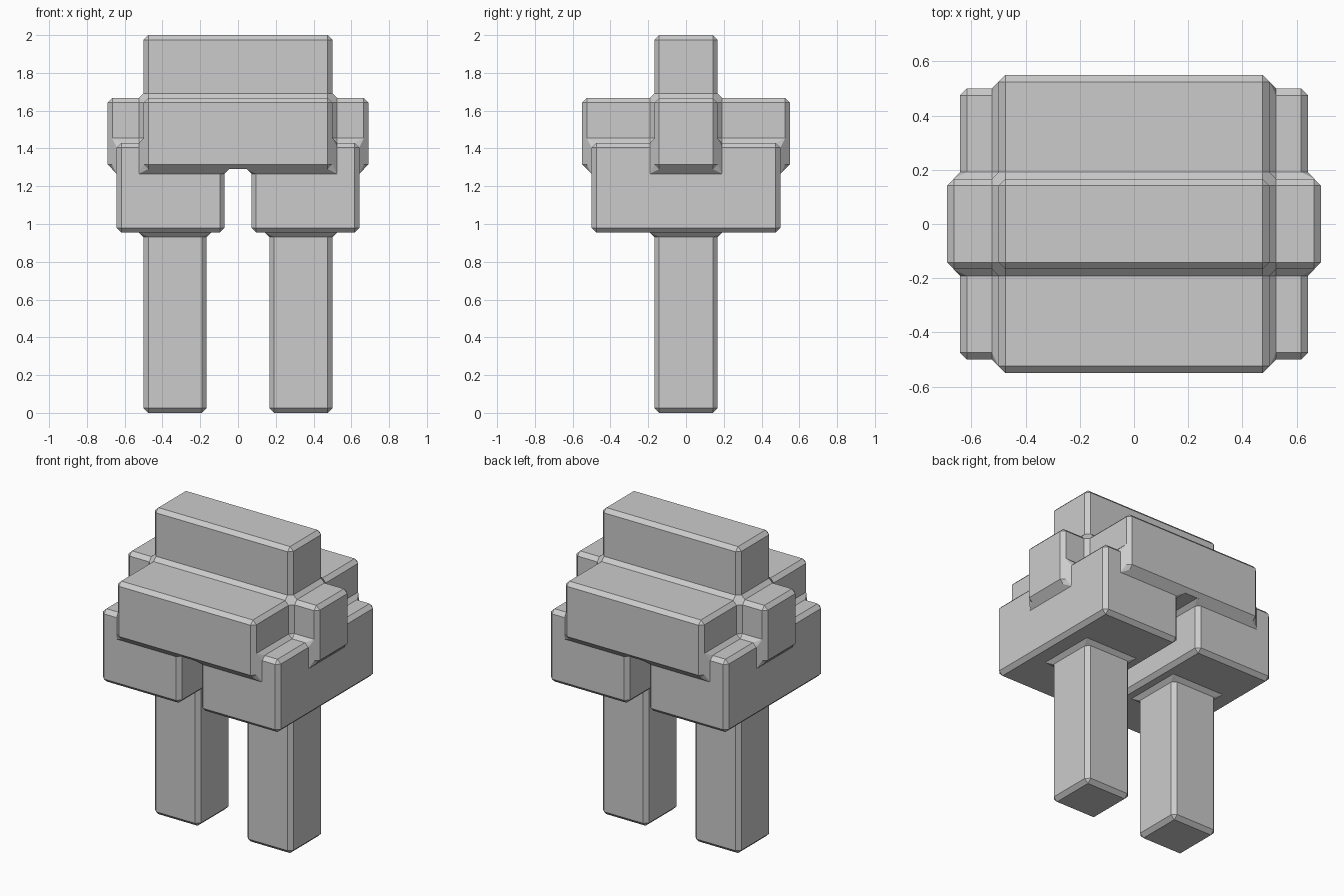
import bpy
import bmesh
import math

if "Cube" in bpy.data.objects:
    bpy.data.objects.remove(bpy.data.objects["Cube"])

BEVEL = 0.0249


def mirrored(x0, x1, y, z0, z1):
    """A pair of boxes on the left and right, symmetric in y."""
    return [(x0, x1, -y, y, z0, z1), (-x1, -x0, -y, y, z0, z1)]


# Boxes that make up the body: x0, x1, y0, y1, z0, z1
legs = mirrored(0.167, 0.5, 0.167, 0.0, 0.955)
hip_blocks = mirrored(0.0715, 0.642, 0.5, 0.955, 1.43)
long_arms = [(-0.5, 0.5, -0.55, 0.55, 1.29, 1.667)]
side_arms = [(-0.69, 0.69, -0.167, 0.167, 1.29, 1.667)]
top_block = [(-0.5, 0.5, -0.167, 0.167, 1.29, 2.0)]
boxes = legs + hip_blocks + long_arms + side_arms + top_block

# Merge the boxes exactly on a shared grid of their side planes
planes = [sorted({b[2 * a + s] for b in boxes for s in (0, 1)}) for a in range(3)]


def filled(cell):
    mid = []
    for a in range(3):
        if not 0 <= cell[a] < len(planes[a]) - 1:
            return False
        mid.append((planes[a][cell[a]] + planes[a][cell[a] + 1]) / 2)
    return any(all(b[2 * a] < mid[a] < b[2 * a + 1] for a in range(3)) for b in boxes)


bm = bmesh.new()
verts = {}


def corner(key):
    if key not in verts:
        verts[key] = bm.verts.new([planes[a][key[a]] for a in range(3)])
    return verts[key]


nx, ny, nz = (len(p) - 1 for p in planes)
for cell in ((i, j, k) for i in range(nx) for j in range(ny) for k in range(nz)):
    if not filled(cell):
        continue
    for a in range(3):
        u, v = (a + 1) % 3, (a + 2) % 3
        for side in (0, 1):
            neighbour = list(cell)
            neighbour[a] += 2 * side - 1
            if filled(neighbour):
                continue
            loop = []
            for du, dv in ((0, 0), (1, 0), (1, 1), (0, 1)):
                key = list(cell)
                key[a] += side
                key[u] += du
                key[v] += dv
                loop.append(corner(tuple(key)))
            bm.faces.new(loop if side else loop[::-1])

# Chamfer every outer and inner edge
bm.normal_update()
sharp = [e for e in bm.edges if e.calc_face_angle(0.0) > math.radians(30)]
bmesh.ops.bevel(bm, geom=sharp, offset=BEVEL, offset_type='OFFSET', segments=1,
                profile=0.5, affect='EDGES', clamp_overlap=False, loop_slide=True)
bmesh.ops.remove_doubles(bm, verts=bm.verts[:], dist=0.001)
bmesh.ops.dissolve_limit(bm, angle_limit=math.radians(0.5),
                         verts=bm.verts[:], edges=bm.edges[:])
bmesh.ops.recalc_face_normals(bm, faces=bm.faces[:])

mesh = bpy.data.meshes.new("block_body")
bm.to_mesh(mesh)
bm.free()

grey = bpy.data.materials.new("light_grey")
grey.diffuse_color = (0.6, 0.6, 0.6, 1.0)
grey.use_nodes = True
grey.node_tree.nodes["Principled BSDF"].inputs["Base Color"].default_value = grey.diffuse_color
mesh.materials.append(grey)

body = bpy.data.objects.new("block_body", mesh)
bpy.context.collection.objects.link(body)
